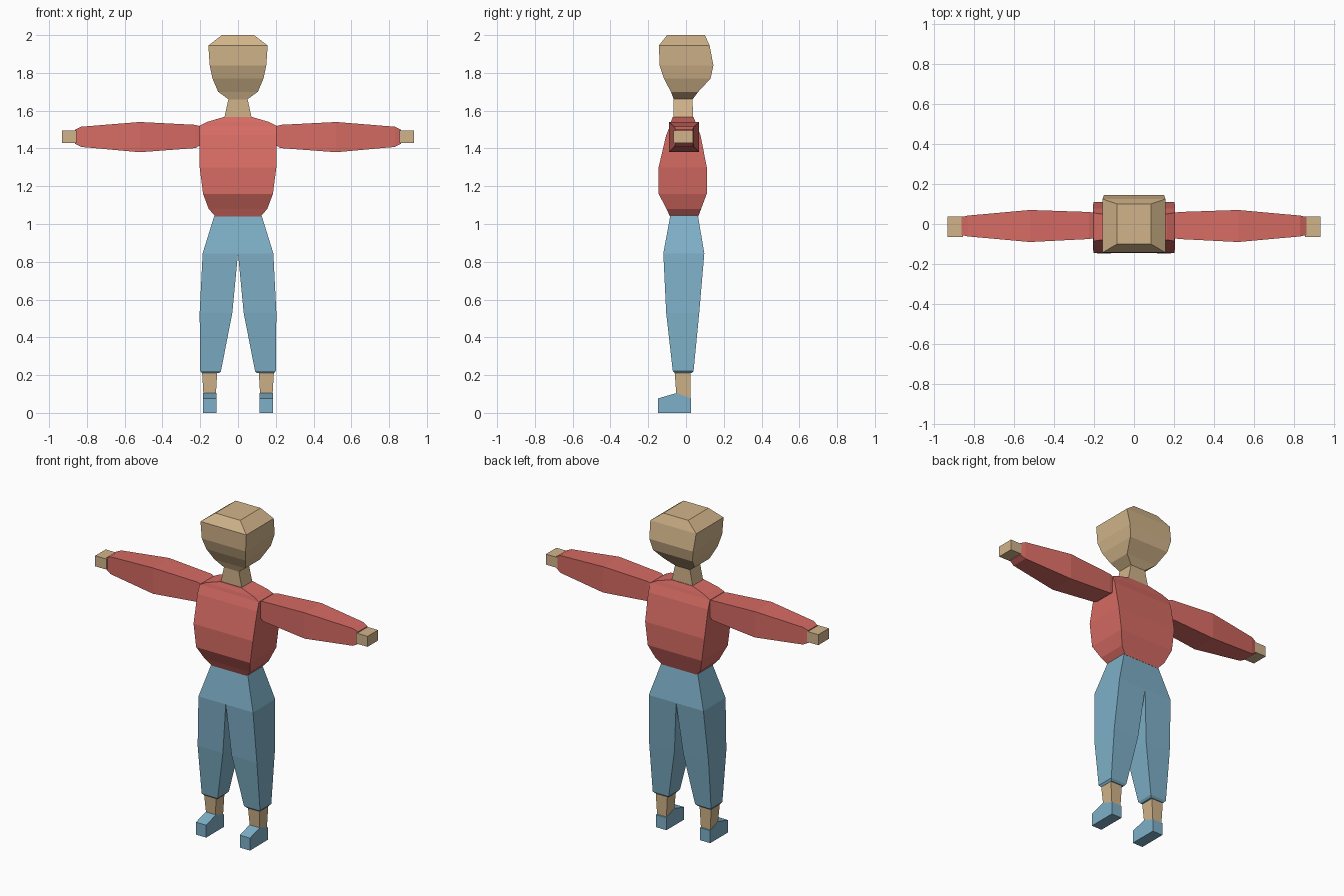
import bpy, bmesh

if "Cube" in bpy.data.objects:
    bpy.data.objects.remove(bpy.data.objects["Cube"])


def material(name, rgb):
    m = bpy.data.materials.new(name)
    m.diffuse_color = (*rgb, 1)
    m.use_nodes = True
    m.node_tree.nodes["Principled BSDF"].inputs["Base Color"].default_value = m.diffuse_color
    return m


SKIN = material("tan skin", (0.64, 0.456, 0.254))
RED = material("red cloth", (0.68, 0.147, 0.127))
BLUE = material("blue cloth", (0.209, 0.434, 0.578))


def loft(name, mat, rings, axis="z", mirror=False, open_middle=False):
    """Stack rectangles (position, a0, a1, b0, b1) along z (a=x, b=y) or x (a=y, b=z)."""
    bm = bmesh.new()
    loops = []
    for p, a0, a1, b0, b1 in rings:
        corners = [(a0, b0), (a1, b0), (a1, b1), (a0, b1)]
        loops.append([bm.verts.new((a, b, p) if axis == "z" else (p, a, b))
                      for a, b in corners])
    for lo, hi in zip(loops, loops[1:]):
        for i in range(4):
            j = (i + 1) % 4
            bm.faces.new((lo[i], lo[j], hi[j], hi[i]))
    bm.faces.new(loops[0][::-1])
    bm.faces.new(loops[-1])
    bmesh.ops.recalc_face_normals(bm, faces=bm.faces)
    if open_middle:  # no wall between the mirrored halves
        wall = [f for f in bm.faces if all(abs(v.co.x) < 1e-5 for v in f.verts)]
        bmesh.ops.delete(bm, geom=wall, context="FACES")
    return finish(name, mat, bm, mirror)


def finish(name, mat, bm, mirror):
    mesh = bpy.data.meshes.new(name)
    bm.to_mesh(mesh)
    bm.free()
    mesh.materials.append(mat)
    obj = bpy.data.objects.new(name, mesh)
    bpy.context.collection.objects.link(obj)
    if mirror:
        obj.modifiers.new("Mirror", "MIRROR")
    return obj


# Head and neck
loft("head", SKIN, [
    (1.66, -0.05, 0.05, -0.065, 0.035),
    (1.70, -0.105, 0.105, -0.08, 0.065),
    (1.77, -0.135, 0.135, -0.117, 0.13),
    (1.84, -0.15, 0.15, -0.14, 0.145),
    (1.945, -0.157, 0.157, -0.143, 0.125),
    (2.00, -0.085, 0.085, -0.10, 0.10)])
loft("neck", SKIN, [
    (1.55, -0.075, 0.075, -0.065, 0.037),
    (1.665, -0.05, 0.05, -0.065, 0.035)])

# Sweater body and sleeves
loft("sweater_body", RED, [
    (1.04, -0.12, 0.12, -0.085, 0.065),
    (1.08, -0.155, 0.155, -0.103, 0.08),
    (1.16, -0.185, 0.185, -0.145, 0.11),
    (1.30, -0.203, 0.203, -0.145, 0.11),
    (1.47, -0.205, 0.205, -0.105, 0.077),
    (1.52, -0.203, 0.203, -0.085, 0.056),
    (1.54, -0.165, 0.165, -0.08, 0.05),
    (1.567, -0.073, 0.073, -0.07, 0.04)])
loft("sleeve", RED, [
    (0.195, -0.07, 0.055, 1.42, 1.515),
    (0.225, -0.075, 0.06, 1.402, 1.525),
    (0.52, -0.09, 0.07, 1.38, 1.54),
    (0.83, -0.062, 0.042, 1.408, 1.515),
    (0.862, -0.055, 0.035, 1.425, 1.50)], axis="x", mirror=True)
loft("hand", SKIN, [
    (0.855, -0.065, 0.038, 1.43, 1.495),
    (0.933, -0.065, 0.038, 1.43, 1.495)], axis="x", mirror=True)

# Trousers: one leg from the waist down, mirrored
loft("trousers", BLUE, [
    (0.21, 0.10, 0.19, -0.06, 0.03),
    (0.222, 0.09, 0.20, -0.07, 0.04),
    (0.53, 0.03, 0.203, -0.105, 0.07),
    (0.845, 0.0, 0.187, -0.12, 0.097),
    (1.045, 0.0, 0.125, -0.083, 0.063)], mirror=True, open_middle=True)
loft("ankle", SKIN, [
    (0.08, 0.118, 0.182, -0.05, 0.023),
    (0.215, 0.11, 0.19, -0.06, 0.025)], mirror=True)

# Shoes: side profile (y, z) extruded across the foot
profile = [(-0.147, 0), (0.027, 0), (0.027, 0.077), (-0.05, 0.105), (-0.147, 0.077)]
bm = bmesh.new()
side = bm.faces.new([bm.verts.new((0.115, y, z)) for y, z in profile])
ext = bmesh.ops.extrude_face_region(bm, geom=[side], use_keep_orig=True)
for v in ext["geom"]:
    if isinstance(v, bmesh.types.BMVert):
        v.co.x = 0.185
bmesh.ops.recalc_face_normals(bm, faces=bm.faces)
finish("shoe", BLUE, bm, True)
